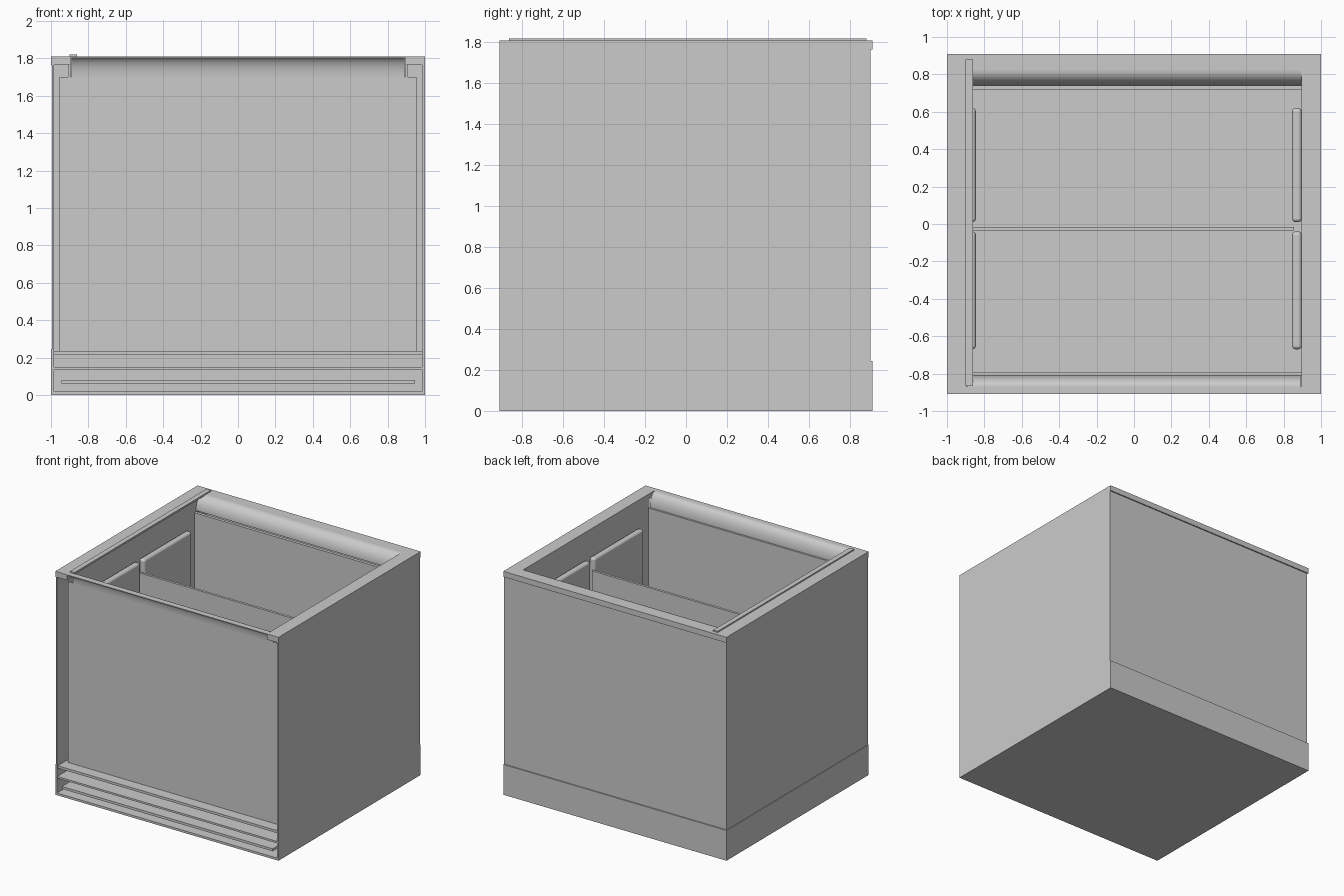
import bpy, math

if "Cube" in bpy.data.objects:
    bpy.data.objects.remove(bpy.data.objects["Cube"])


def finish(name, verts, faces):
    me = bpy.data.meshes.new(name)
    me.from_pydata(verts, [], faces)
    ob = bpy.data.objects.new(name, me)
    bpy.context.collection.objects.link(ob)
    return ob


def box(name, x, y, z, bevel=0):
    verts = [(a, b, c) for c in z for b in y for a in x]
    faces = [(0, 2, 3, 1), (4, 5, 7, 6), (0, 1, 5, 4),
             (2, 6, 7, 3), (0, 4, 6, 2), (1, 3, 7, 5)]
    ob = finish(name, verts, faces)
    if bevel:
        m = ob.modifiers.new("bevel", 'BEVEL')
        m.width, m.segments = bevel, 4
        for p in ob.data.polygons:
            p.use_smooth = True
        m.harden_normals = True
    return ob


def rounded_lip(name, y_wall, y_rim, z0, z1, x0, x1, steps=10):
    # thin quarter-round strip from the liner wall up to the rim
    def pt(i, t):
        a = math.pi / 2 * i / steps
        s = 1 if y_rim > y_wall else -1
        return (y_rim - (y_rim - y_wall - s * t) * math.cos(a),
                z0 + (z1 - z0 - t) * math.sin(a))
    prof = [pt(i, 0) for i in range(steps + 1)]
    prof += [pt(i, 0.005) for i in range(steps, -1, -1)]
    n = len(prof)
    verts = [(x, y, z) for x in (x0, x1) for y, z in prof]
    faces = [(i, (i + 1) % n, (i + 1) % n + n, i + n) for i in range(n)]
    for i in range(steps):
        q = (i, i + 1, n - 2 - i, n - 1 - i)
        faces += [q, tuple(v + n for v in reversed(q))]
    ob = finish(name, verts, faces)
    # consistent outward normals, smooth curve
    bpy.context.view_layer.objects.active = ob
    ob.select_set(True)
    bpy.ops.object.mode_set(mode='EDIT')
    bpy.ops.mesh.select_all(action='SELECT')
    bpy.ops.mesh.normals_make_consistent(inside=False)
    bpy.ops.object.mode_set(mode='OBJECT')
    bpy.ops.object.shade_smooth_by_angle(angle=math.radians(30))
    ob.select_set(False)


# outer shell, open at the front
box("right_panel", (0.985, 1), (-0.91, 0.90), (0, 1.77))
box("left_panel", (-0.995, -0.985), (-0.91, 0.90), (0.0, 1.77))
box("back_panel", (-0.99, 0.99), (0.89, 0.90), (0, 1.77))

# plinth boards
box("left_plinth", (-1, -0.985), (-0.91, 0.91), (0, 0.245))
box("back_plinth", (-1, 1), (0.895, 0.91), (0, 0.245))

# stacked base plates whose edges show at the open front
box("bottom_plate", (-0.995, 0.995), (-0.91, 0.90), (0, 0.018))
box("lower_plate", (-0.945, 0.945), (-0.905, 0.89), (0.06, 0.08))
box("middle_plate", (-0.985, 0.985), (-0.905, 0.89), (0.135, 0.15))
box("floor_plate", (-0.985, 0.985), (-0.90, 0.89), (0.215, 0.235))

# top rim
for s, side in ((-1, "left"), (1, "right")):
    box(side + "_rim", sorted((s * 0.895, s)), (-0.91, 0.91), (1.765, 1.81))
box("back_rim", (-0.895, 0.895), (0.82, 0.91), (1.80, 1.81))
box("back_rim_apron", (-0.895, 0.895), (0.895, 0.91), (1.765, 1.80))
box("front_rim", (-0.895, 0.895), (-0.91, -0.87), (1.802, 1.81))
box("left_overhang_lip", (-0.90, -0.86), (-0.865, 0.88), (1.806, 1.82))

# rounded inner lips
rounded_lip("back_rounded_lip", 0.74, 0.82, 1.70, 1.81, -0.895, 0.895)
rounded_lip("front_rounded_lip", -0.81, -0.87, 1.70, 1.81, -0.89, 0.89)

# inner liner walls
box("front_liner", (-0.955, 0.955), (-0.81, -0.795), (0.235, 1.70))
box("back_liner", (-0.955, 0.955), (0.72, 0.745), (0.235, 1.69))
box("left_liner", (-0.91, -0.895), (-0.81, 0.88), (0.235, 1.77))
box("right_liner", (0.895, 0.91), (-0.81, 0.88), (0.235, 1.77))

# divider and padded side panels
box("centre_divider", (-0.895, 0.855), (-0.035, -0.015), (0.235, 1.50))
for s, side in ((-1, "left"), (1, "right")):
    for y, end in (((-0.67, -0.04), "front"), ((0.01, 0.62), "back")):
        box(f"{side}_{end}_pad", sorted((s * 0.845, s * 0.897)), y,
            (0.26, 1.59), 0.02)
